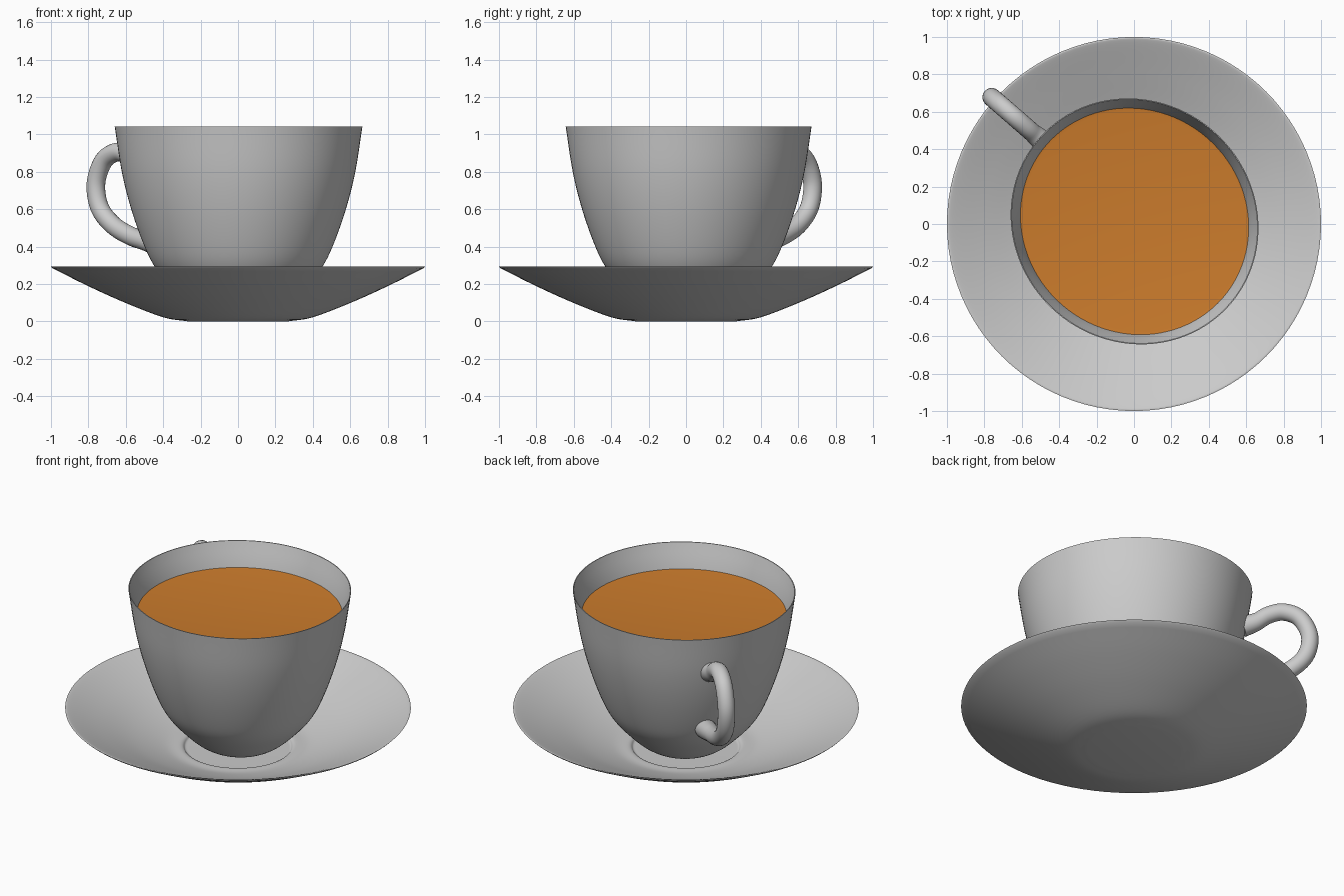
import bpy, bmesh, math
from mathutils import Matrix, Vector

if "Cube" in bpy.data.objects:
    bpy.data.objects.remove(bpy.data.objects["Cube"])

SEG = 96
HANDLE_ANGLE = math.radians(139)


def smooth_path(pts, n=6):
    """Catmull-Rom curve through the given points."""
    p = [Vector(q) for q in pts]
    p = [2 * p[0] - p[1]] + p + [2 * p[-1] - p[-2]]
    out = []
    for i in range(1, len(p) - 2):
        a, b, c, d = p[i - 1:i + 3]
        for k in range(n):
            t = k / n
            out.append(0.5 * (2 * b + (c - a) * t + (2 * a - 5 * b + 4 * c - d) * t * t
                              + (3 * b - a - 3 * c + d) * t ** 3))
    return out + [p[-2]]


def lathe(name, profile, matrix=Matrix()):
    """Turn a (radius, height) profile around z."""
    bm = bmesh.new()
    vs = [bm.verts.new((max(r, 0), 0, z)) for r, z in profile]
    es = [bm.edges.new(pair) for pair in zip(vs, vs[1:])]
    bmesh.ops.spin(bm, geom=vs + es, cent=(0, 0, 0), axis=(0, 0, 1),
                   angle=2 * math.pi, steps=SEG)
    bmesh.ops.remove_doubles(bm, verts=bm.verts, dist=0.0004)
    bmesh.ops.recalc_face_normals(bm, faces=bm.faces)
    bm.transform(matrix)
    return finish(name, bm)


def finish(name, bm):
    mesh = bpy.data.meshes.new(name)
    bm.to_mesh(mesh)
    bm.free()
    ob = bpy.data.objects.new(name, mesh)
    bpy.context.collection.objects.link(ob)
    bpy.ops.object.select_all(action='DESELECT')
    ob.select_set(True)
    bpy.context.view_layer.objects.active = ob
    bpy.ops.object.shade_smooth_by_angle(angle=math.radians(35))
    return ob


# saucer: flat foot, flared underside, dished top with a ring around the well
under = smooth_path([(0.27, 0), (0.40, 0.022), (0.60, 0.098), (0.80, 0.188), (0.99, 0.283)])
top = smooth_path([(1.0, 0.293), (0.97, 0.285), (0.80, 0.21), (0.60, 0.125), (0.42, 0.067),
                   (0.33, 0.06), (0.305, 0.042), (0.28, 0.04)])
lathe("saucer", [(0, 0)] + under + top + [(0, 0.04)])

# cup: slightly oval, stretched towards the handle, thin rim
place = Matrix.Translation((0.003, 0.014, 0)) @ Matrix.Rotation(HANDLE_ANGLE, 4, 'Z')
oval = place @ Matrix.Diagonal((1.027, 0.973, 1, 1))
outer = smooth_path([(0.0, 0.045), (0.16, 0.055), (0.26, 0.10), (0.36, 0.19), (0.445, 0.29),
                     (0.505, 0.41), (0.572, 0.60), (0.622, 0.80), (0.66, 1.043)])
inner = smooth_path([(0.655, 1.043), (0.607, 0.89), (0.55, 0.63), (0.48, 0.43), (0.38, 0.27),
                     (0.22, 0.13), (0.0, 0.09)])
lathe("cup", outer + inner, oval)

# drink: a disc filling the cup near the rim
tea = lathe("drink", [(0, 0.89), (0.59, 0.89), (0.608, 0.893)], oval)
mat = bpy.data.materials.new("orange_drink")
mat.diffuse_color = (0.60, 0.20, 0.025, 1)
mat.use_nodes = True
mat.node_tree.nodes["Principled BSDF"].inputs["Base Color"].default_value = mat.diffuse_color
tea.data.materials.append(mat)

# handle: round tube swept along a loop in the vertical plane, flared at both ends
path = smooth_path([(0.62, 0.81), (0.70, 0.84), (0.77, 0.885), (0.86, 0.905), (0.955, 0.86),
                    (1.01, 0.74), (0.985, 0.61), (0.89, 0.515), (0.76, 0.455),
                    (0.64, 0.425), (0.51, 0.395)])
bm = bmesh.new()
rings = []
for i, p in enumerate(path):
    tan = (path[min(i + 1, len(path) - 1)] - path[max(i - 1, 0)]).normalized()
    near_end = min(i, len(path) - 1 - i)
    rad = 0.05 + 0.012 * max(0, 1 - near_end / 8)
    rings.append([])
    for k in range(24):
        a = 2 * math.pi * k / 24
        c, s = rad * math.cos(a), rad * math.sin(a)
        rings[-1].append(bm.verts.new((p.x - tan.y * c, s, p.y + tan.x * c)))
for r1, r2 in zip(rings, rings[1:]):
    for k in range(24):
        j = (k + 1) % 24
        bm.faces.new((r1[k], r1[j], r2[j], r2[k]))
bm.faces.new(rings[0])
bm.faces.new(rings[-1])
bmesh.ops.recalc_face_normals(bm, faces=bm.faces)
bm.transform(place)
finish("handle", bm)
